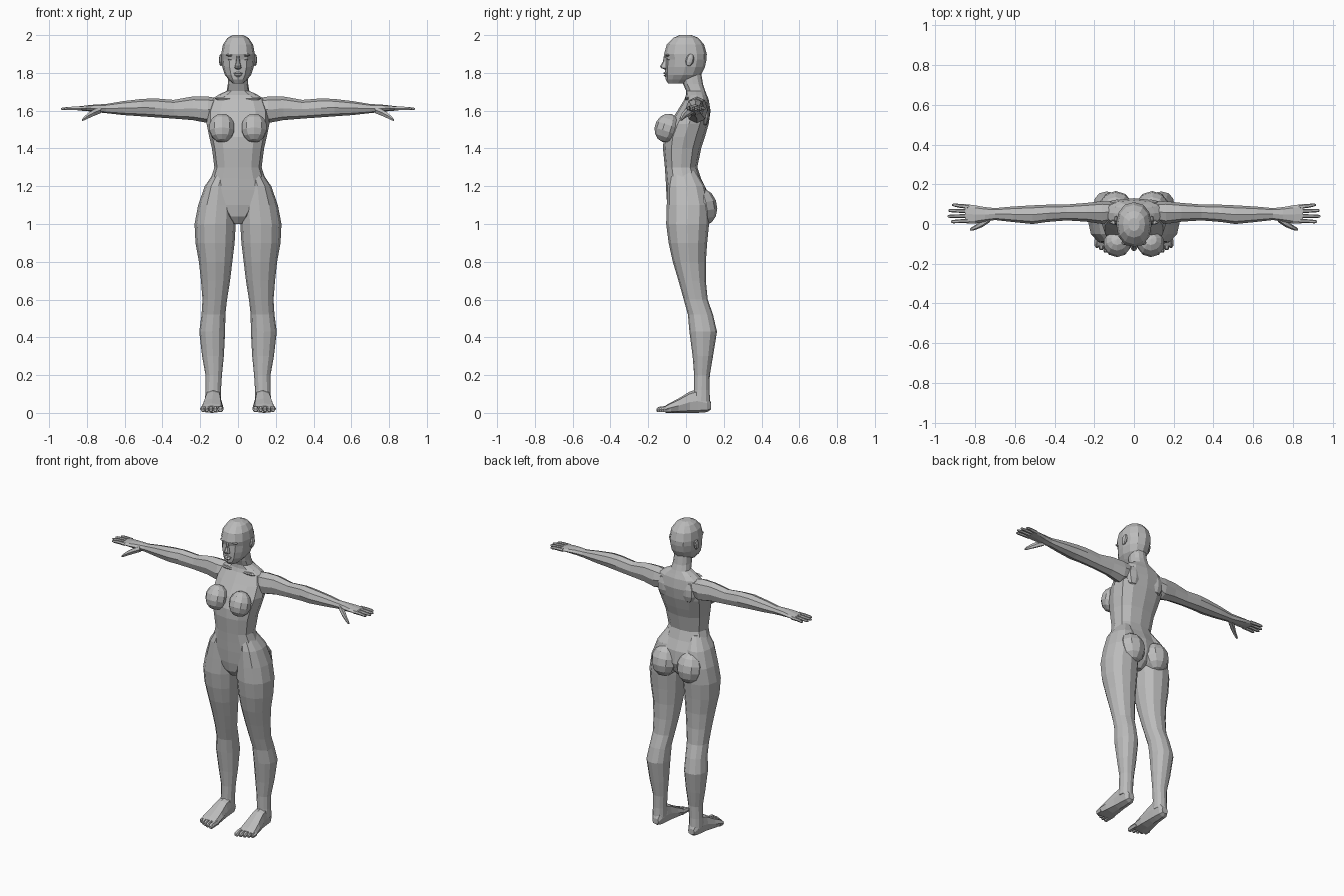
import bpy, bmesh, math
from mathutils import Vector, Matrix

skin = bpy.data.materials.new("grey")
skin.diffuse_color = (0.5, 0.5, 0.5, 1)


def finish(name, bm, mirror):
    bmesh.ops.recalc_face_normals(bm, faces=bm.faces)
    me = bpy.data.meshes.new(name)
    bm.to_mesh(me)
    bm.free()
    me.materials.append(skin)
    ob = bpy.data.objects.new(name, me)
    bpy.context.collection.objects.link(ob)
    if mirror:
        ob.modifiers.new("mirror", 'MIRROR').use_axis = (True, False, False)
    return ob


def loft(name, axis, rows, n=12, power=2.2, mirror=True):
    """Skin cross-sections; each row is (position, a_min, a_max, b_min, b_max)."""
    bm = bmesh.new()
    rings = []
    for t, a0, a1, b0, b1 in rows:
        ring = []
        for i in range(n):
            w = 2 * math.pi * i / n
            c, s = math.cos(w), math.sin(w)
            a = (a0 + a1) / 2 + (a1 - a0) / 2 * math.copysign(abs(c) ** (2 / power), c)
            b = (b0 + b1) / 2 + (b1 - b0) / 2 * math.copysign(abs(s) ** (2 / power), s)
            co = {'x': (t, a, b), 'y': (a, t, b), 'z': (a, b, t)}[axis]
            ring.append(bm.verts.new(co))
        rings.append(ring)
    for r, q in zip(rings, rings[1:]):
        for i in range(n):
            j = (i + 1) % n
            bm.faces.new((r[i], r[j], q[j], q[i]))
    bm.faces.new(rings[0])
    bm.faces.new(rings[-1])
    return finish(name, bm, mirror)


def blob(name, centre, radii, tilt=0, u=10, v=7):
    """Faceted ellipsoid, tilted about x, mirrored to the other side."""
    bm = bmesh.new()
    m = (Matrix.Translation(centre) @ Matrix.Rotation(math.radians(tilt), 4, 'X')
         @ Matrix.Diagonal((*radii, 1)))
    bmesh.ops.create_uvsphere(bm, u_segments=u, v_segments=v, radius=1, matrix=m)
    return finish(name, bm, True)


def sym(rows):
    """Rows (z, half width, front, back) to full symmetric sections."""
    return [(z, -w, w, f, b) for z, w, f, b in rows]


# Head, from crown to chin
loft("head", 'z', sym([
    (2.0, .028, -.035, .03), (1.985, .056, -.068, .066), (1.95, .08, -.102, .096),
    (1.90, .089, -.116, .11), (1.872, .088, -.108, .109), (1.83, .083, -.11, .1),
    (1.79, .07, -.11, .08), (1.765, .05, -.108, .05), (1.745, .03, -.095, .01)]),
    mirror=False)

# Neck, chest, waist and pelvis
loft("torso", 'z', sym([
    (1.80, .05, -.03, .08), (1.74, .054, -.015, .09), (1.705, .06, .0, .102),
    (1.683, .105, .0, .11), (1.66, .14, -.008, .12), (1.60, .163, -.045, .13),
    (1.53, .166, -.09, .12), (1.46, .152, -.118, .1), (1.40, .138, -.122, .08),
    (1.30, .125, -.112, .06), (1.24, .145, -.108, .08), (1.18, .165, -.105, .11),
    (1.10, .13, -.1, .12), (1.04, .07, -.09, .1), (1.0, .025, -.06, .06)]),
    power=2.4, mirror=False)

blob("breast", (.085, -.1, 1.508), (.07, .066, .078), -18)
blob("buttock", (.092, .085, 1.09), (.086, .08, .1), 10)

# Hip to ankle
loft("leg", 'z', [
    (1.28, .04, .122, -.08, .05), (1.20, .03, .176, -.098, .1),
    (1.10, .014, .211, -.102, .125), (1.0, .012, .23, -.105, .122),
    (.90, .018, .225, -.092, .112), (.80, .03, .207, -.07, .105),
    (.70, .042, .196, -.04, .105), (.60, .058, .188, -.012, .115),
    (.52, .067, .193, .01, .143), (.43, .068, .205, .018, .164),
    (.30, .075, .19, .035, .143), (.20, .085, .172, .043, .126),
    (.12, .09, .172, .042, .124), (.06, .09, .175, .03, .128)])

# Foot, heel to ball, then toes
loft("foot", 'y', [
    (.132, .108, .152, .018, .055), (.112, .096, .166, .004, .1),
    (.06, .09, .172, 0, .125), (.02, .088, .176, 0, .113),
    (-.04, .08, .19, 0, .076), (-.09, .076, .2, 0, .05), (-.112, .08, .2, .001, .036)],
    n=8, power=2.8)
for i, (x, tip, r) in enumerate([(.093, -.157, .016), (.12, -.152, .012),
                                 (.143, -.143, .011), (.165, -.132, .011), (.186, -.12, .01)]):
    loft(f"toe_{i + 1}", 'y', [
        (-.08, x - r, x + r, .004, .04), (tip + .022, x - r, x + r, .004, .036),
        (tip + .008, x - r, x + r, .003, .032), (tip, x - r * .6, x + r * .6, .006, .022)], n=6)

# Shoulder to palm
loft("arm", 'x', [
    (.08, .02, .11, 1.57, 1.66), (.16, .0, .115, 1.535, 1.675),
    (.24, .012, .106, 1.55, 1.675), (.34, .018, .098, 1.558, 1.657),
    (.44, .01, .097, 1.565, 1.665), (.51, .0, .094, 1.57, 1.662),
    (.61, .01, .088, 1.577, 1.65), (.70, .02, .08, 1.587, 1.635),
    (.75, .012, .085, 1.592, 1.633), (.80, .002, .094, 1.598, 1.628),
    (.85, .004, .1, 1.601, 1.622)], n=8)

# Fingers and thumb
for i, (y0, y1, tip) in enumerate([(.016, .012, .922), (.04, .039, .938),
                                   (.064, .068, .935), (.087, .096, .915)]):
    r = .0095
    ym = (y0 + y1) / 2
    loft(f"finger_{i + 1}", 'x', [
        (.83, y0 - .011, y0 + .011, 1.601, 1.623), (.88, ym - r, ym + r, 1.602, 1.622),
        (tip - .012, y1 - r * .9, y1 + r * .9, 1.602, 1.618),
        (tip, y1 - r * .5, y1 + r * .5, 1.605, 1.614)], n=6)
loft("thumb", 'x', [
    (.725, .01, .05, 1.585, 1.625), (.762, -.015, .025, 1.57, 1.61),
    (.795, -.028, -.003, 1.556, 1.588), (.815, -.034, -.015, 1.547, 1.569),
    (.825, -.032, -.022, 1.545, 1.556)], n=6)

# Face: nose, lips, brows, eyes and ears
loft("nose", 'z', sym([
    (1.892, .008, -.117, -.09), (1.86, .01, -.122, -.09), (1.836, .016, -.137, -.09),
    (1.826, .019, -.132, -.09), (1.819, .01, -.115, -.09)]), n=8, mirror=False)
loft("upper_lip", 'z', sym([
    (1.804, .012, -.115, -.08), (1.798, .024, -.121, -.08),
    (1.793, .026, -.112, -.08)]), n=8, mirror=False)
loft("lower_lip", 'z', sym([
    (1.793, .024, -.111, -.08), (1.787, .02, -.119, -.08),
    (1.779, .01, -.112, -.08)]), n=8, mirror=False)
blob("brow", (.036, -.094, 1.894), (.028, .014, .008), 0, 8, 4)
blob("eye", (.036, -.088, 1.873), (.019, .013, .008), 0, 8, 5)
blob("ear", (.09, .02, 1.868), (.011, .022, .034), -15, 8, 5)

# Collar bones and shoulder blades
blob("collar_bone", (.07, .006, 1.664), (.055, .012, .01), 0, 8, 4)
blob("shoulder_blade", (.085, .095, 1.585), (.055, .03, .07), 0, 8, 5)
